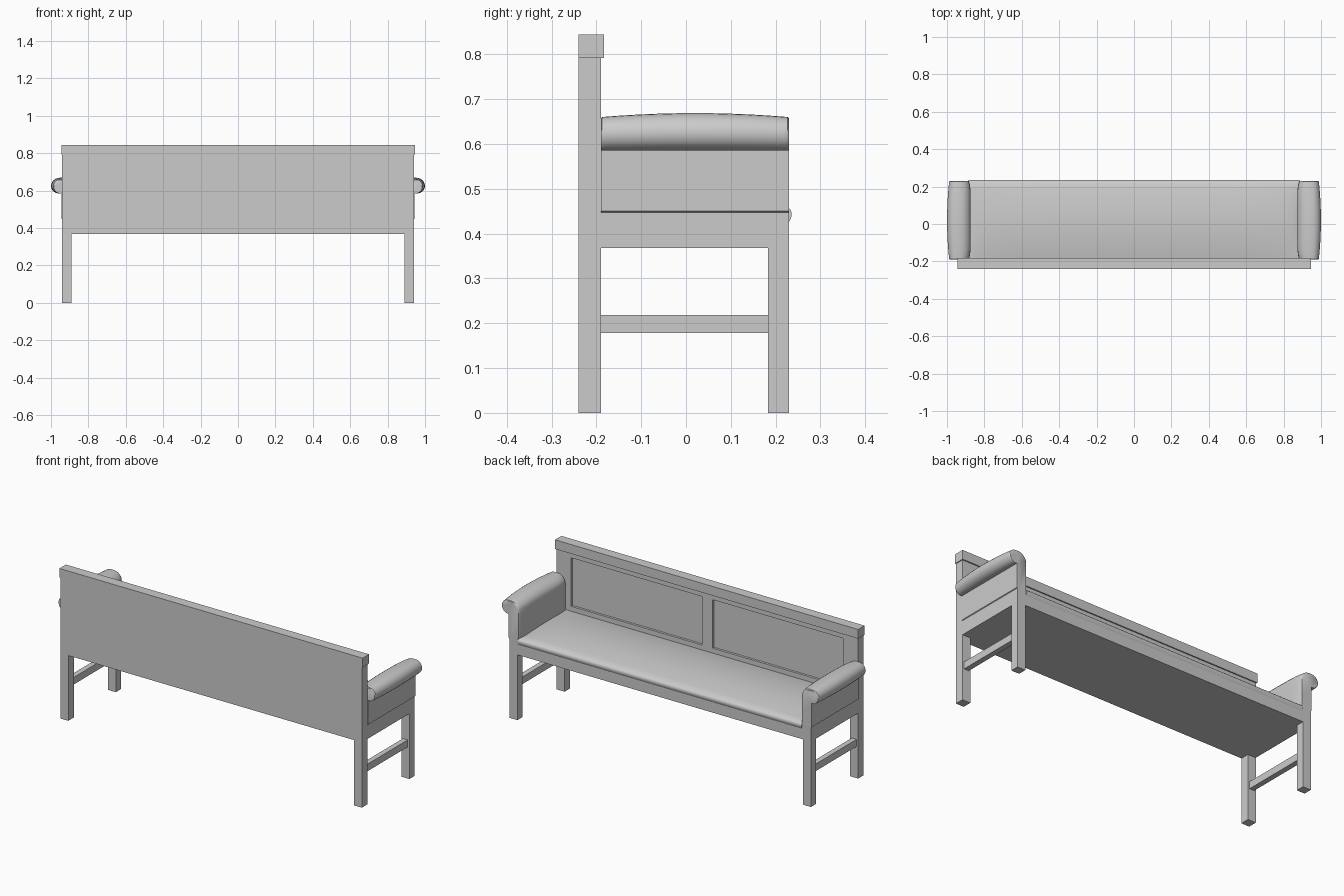
import bpy, bmesh, math

if "Cube" in bpy.data.objects:
    bpy.data.objects.remove(bpy.data.objects["Cube"])


def box(name, x0, x1, y0, y1, z0, z1):
    bm = bmesh.new()
    bmesh.ops.create_cube(bm, size=1)
    for v in bm.verts:
        v.co.x = (x0 + x1) / 2 + v.co.x * (x1 - x0)
        v.co.y = (y0 + y1) / 2 + v.co.y * (y1 - y0)
        v.co.z = (z0 + z1) / 2 + v.co.z * (z1 - z0)
    return finish(bm, name)


def finish(bm, name, smooth=False):
    bmesh.ops.recalc_face_normals(bm, faces=bm.faces[:])
    me = bpy.data.meshes.new(name)
    bm.to_mesh(me)
    bm.free()
    ob = bpy.data.objects.new(name, me)
    bpy.context.collection.objects.link(ob)
    if smooth:
        bpy.ops.object.select_all(action='DESELECT')
        ob.select_set(True)
        bpy.context.view_layer.objects.active = ob
        bpy.ops.object.shade_smooth_by_angle(angle=math.radians(40))
    return ob


def loft(name, rings):
    """Bridge equal closed rings and cap both ends."""
    bm = bmesh.new()
    vs = [[bm.verts.new(p) for p in r] for r in rings]
    n = len(vs[0])
    for a, b in zip(vs, vs[1:]):
        for i in range(n):
            j = (i + 1) % n
            bm.faces.new((a[i], a[j], b[j], b[i]))
    bm.faces.new(vs[0])
    bm.faces.new(vs[-1])
    return finish(bm, name, True)


# Seat frame
box("seat_frame", -0.94, 0.94, -0.24, 0.23, 0.368, 0.45)

# Backrest: slab with a raised frame around two recessed panels
box("back_panel", -0.94, 0.94, -0.24, -0.203, 0.368, 0.792)
box("back_bottom_rail", -0.94, 0.94, -0.205, -0.19, 0.44, 0.492)
box("back_upper_rail", -0.94, 0.94, -0.205, -0.19, 0.765, 0.792)
box("back_middle_stile", -0.033, 0.033, -0.205, -0.19, 0.492, 0.765)
box("back_cap_rail", -0.945, 0.945, -0.24, -0.183, 0.792, 0.844)

# Arm cross-section (x, z): inner wall, rolled top, flat-bottomed overhang, outer wall
arm = [(0.885, 0.44), (0.884, 0.52), (0.884, 0.60)]
arm += [(0.932 - 0.048 * math.cos(a), 0.612 + 0.048 * math.sin(a))
        for a in [math.radians(15 * k) for k in range(1, 7)]]
arm += [(0.95 + 0.038 * math.sin(a), 0.622 + 0.038 * math.cos(a))
        for a in [math.radians(15 * k) for k in range(0, 11)]]
arm += [(0.958, 0.585), (0.944, 0.586), (0.944, 0.45), (0.93, 0.44)]


def arm_ring(sx, y):
    t = (y - 0.02) / 0.21
    b = 1 - t * t
    side = 1 - t ** 8
    edge = 0.003 if abs(t) > 0.99 else 0.0
    out = []
    for x, z in arm:
        if z > 0.6 or x > 0.95:
            dx = x - 0.937
            x += dx / 0.053 * (0.012 * (side if dx < 0 else b) - edge)
            if z > 0.6:
                z += (z - 0.6) / 0.06 * (0.009 * b - edge)
        elif x < 0.9:
            x -= 0.011 * side
        out.append((sx * x, y, z))
    return out


ys = [-0.19, -0.187, -0.18, -0.165] + [-0.14 + 0.04 * i for i in range(9)] + [0.205, 0.22, 0.227, 0.23]
for sx, side in ((1, "right"), (-1, "left")):
    def sbox(name, x0, x1, *r):
        a, b = sorted((sx * x0, sx * x1))
        box(side + "_" + name, a, b, *r)
    sbox("back_leg", 0.89, 0.94, -0.24, -0.19, 0, 0.37)
    sbox("front_leg", 0.89, 0.94, 0.183, 0.23, 0, 0.37)
    sbox("stretcher", 0.90, 0.93, -0.19, 0.183, 0.178, 0.218)
    sbox("back_stile", 0.85, 0.94, -0.205, -0.19, 0.492, 0.765)
    loft(side + "_armrest", [arm_ring(sx, y) for y in ys])

# Padded seat with a rolled front edge
lip = [(0.225, 0.42), (0.231, 0.428), (0.235, 0.437), (0.236, 0.446), (0.233, 0.454), (0.226, 0.460)]
rings = []
for i in range(-16, 17):
    u = i / 16
    x = 0.885 * math.sin(u * math.pi / 2)
    h = 0.022 * (1 - u ** 4)
    ring = [(x, y, z) for y, z in lip]
    for k in range(1, 13):
        y = 0.226 - 0.418 * k / 12
        t = 2 * k / 12 - 1
        ring.append((x, y, 0.460 + h * (1 - t * t) + 0.004 * k / 12))
    ring.append((x, -0.192, 0.42))
    rings.append(ring)
loft("seat_cushion", rings)
